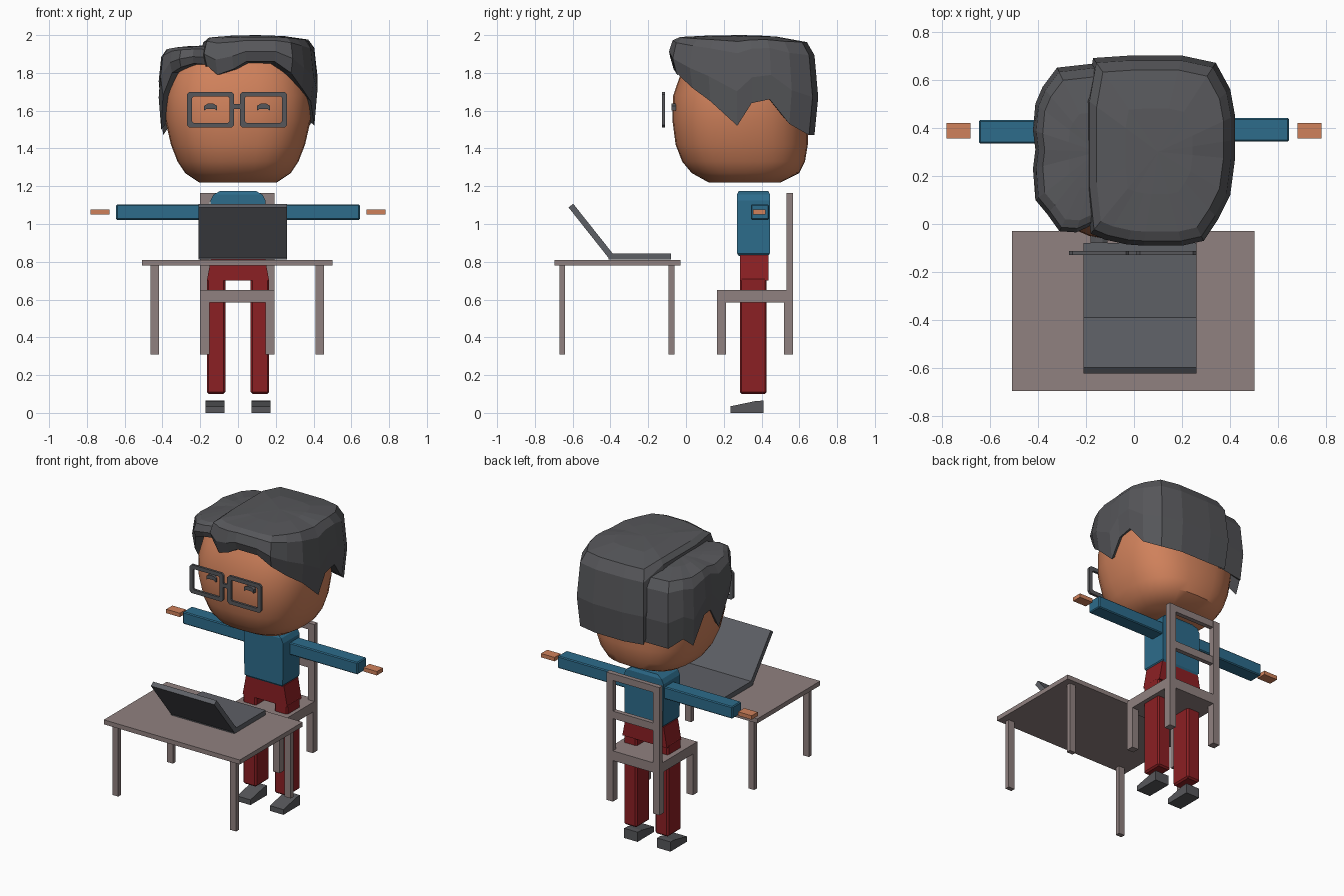
import bpy, bmesh, math

old = bpy.data.objects.get("Cube")
if old:
    bpy.data.objects.remove(old, do_unlink=True)


def material(name, r, g, b):
    m = bpy.data.materials.new(name)
    m.use_nodes = True
    m.diffuse_color = (r, g, b, 1)
    m.node_tree.nodes["Principled BSDF"].inputs["Base Color"].default_value = (r, g, b, 1)
    return m


SKIN = material("skin", 0.63, 0.22, 0.105)
HAIR = material("hair_charcoal", 0.095, 0.096, 0.104)
METAL = material("laptop_grey", 0.11, 0.115, 0.13)
SHIRT = material("shirt_blue", 0.026, 0.15, 0.26)
PANTS = material("trouser_red", 0.26, 0.014, 0.017)
WOOD = material("furniture_taupe", 0.28, 0.22, 0.215)


def finish(name, bm, mat, bevel=0):
    bmesh.ops.recalc_face_normals(bm, faces=bm.faces)
    if bevel:
        bmesh.ops.bevel(bm, geom=bm.edges[:], offset=bevel, segments=1, affect='EDGES')
    mesh = bpy.data.meshes.new(name)
    bm.to_mesh(mesh)
    bm.free()
    mesh.materials.append(mat)
    ob = bpy.data.objects.new(name, mesh)
    bpy.context.collection.objects.link(ob)
    return ob


def loft(name, rings, mat, wrap=False, centres=None, bevel=0):
    """Skin closed rings; ends are flat caps, fans to centre points, or wrapped."""
    bm = bmesh.new()
    rows = [[bm.verts.new(p) for p in ring] for ring in rings]
    n = len(rows[0])
    for a, b in zip(rows, rows[1:] + (rows[:1] if wrap else [])):
        for i in range(n):
            j = (i + 1) % n
            bm.faces.new((a[i], a[j], b[j], b[i]))
    if centres:
        for row, c in zip((rows[0], rows[-1]), centres):
            v = bm.verts.new(c)
            for i in range(n):
                bm.faces.new((row[i], row[(i + 1) % n], v))
    elif not wrap:
        bm.faces.new(rows[0])
        bm.faces.new(rows[-1])
    return finish(name, bm, mat, bevel)


def box(name, xs, ys, zs, mat, bevel=0):
    rings = [[(x, y, z) for x, y in ((xs[0], ys[0]), (xs[1], ys[0]), (xs[1], ys[1]), (xs[0], ys[1]))]
             for z in zs]
    return loft(name, rings, mat, bevel=bevel)


def side_profile(name, pts, x0, x1, mat):
    return loft(name, [[(x, y, z) for y, z in pts] for x in (x0, x1)], mat)


# Head: rounded-square rings (height, half width, front, back)
def rounded(z, rx, front, back, n=32, power=2.6):
    ring = []
    for i in range(n):
        c, s = math.cos(math.tau * i / n), math.sin(math.tau * i / n)
        ring.append((math.copysign(abs(c) ** (2 / power), c) * rx,
                     (front + back) / 2 + math.copysign(abs(s) ** (2 / power), s) * (back - front) / 2, z))
    return ring


levels = [(1.22, .205, .12, .50), (1.27, .28, .03, .60), (1.33, .32, -.02, .63),
          (1.42, .355, -.055, .645), (1.55, .385, -.072, .645), (1.68, .385, -.068, .64),
          (1.79, .36, -.03, .60), (1.87, .32, .01, .56), (1.92, .2, .12, .45)]
head = loft("head", [rounded(*lv) for lv in levels], SKIN)
bpy.ops.object.select_all(action='DESELECT')
head.select_set(True)
bpy.context.view_layer.objects.active = head
bpy.ops.object.shade_smooth_by_angle(angle=math.radians(35))


# Hair: two faceted shells meeting at a parting (x, y, hem height)
def hair(name, outline, cx, cy, peak):
    steps = [(.95, 0), (1, .38), (.95, .8), (.85, .93), (.45, .985)]
    rings = [[(cx + (x - cx) * s, cy + (y - cy) * s, hem + (peak - hem) * t) for x, y, hem in outline]
             for s, t in steps]
    return loft(name, rings, HAIR, centres=[(cx, cy, 1.82), (cx, cy, peak)])


hair("main_hair", [(-.18, -.04, 1.84), (-.12, -.065, 1.79), (-.03, -.085, 1.82), (.04, -.09, 1.86),
                   (.2, -.09, 1.86), (.29, -.07, 1.80), (.35, .02, 1.72), (.4, .12, 1.65),
                   (.42, .27, 1.52), (.42, .35, 1.64), (.42, .45, 1.66), (.40, .56, 1.53),
                   (.34, .67, 1.47), (.2, .7, 1.47), (-.02, .7, 1.47), (-.17, .69, 1.48),
                   (-.2, .52, 1.8), (-.2, .15, 1.8)], .1, .3, 2.0)
hair("side_hair", [(-.12, .02, 1.84), (-.24, -.035, 1.85), (-.31, -.03, 1.83), (-.36, .04, 1.80),
                   (-.41, .1, 1.68), (-.42, .23, 1.5), (-.41, .31, 1.64), (-.42, .39, 1.64),
                   (-.41, .5, 1.47), (-.38, .57, 1.53), (-.32, .65, 1.48), (-.14, .67, 1.49)],
     -.15, .3, 1.945)


# Glasses and eyes
def corner_rect(x0, x1, z0, z1, cut, y):
    return [(x, y, z) for x, z in ((x0 + cut, z0), (x1 - cut, z0), (x1, z0 + cut), (x1, z1 - cut),
                                   (x1 - cut, z1), (x0 + cut, z1), (x0, z1 - cut), (x0, z0 + cut))]


for side, x0 in (("right", -.27), ("left", .01)):
    x1, t = x0 + .25, .026
    outer = [corner_rect(x0, x1, 1.51, 1.70, .014, y) for y in (-.128, -.112)]
    inner = [corner_rect(x0 + t, x1 - t, 1.51 + t, 1.70 - t, .008, y) for y in (-.112, -.128)]
    loft(side + "_glasses_rim", outer + inner, HAIR, wrap=True)
    ex = x0 + .09
    eye = [(ex, 1.60), (ex + .015, 1.61), (ex + .055, 1.61), (ex + .07, 1.60), (ex + .07, 1.625),
           (ex + .05, 1.637), (ex + .02, 1.637), (ex, 1.625)]
    loft(side + "_eye", [[(x, y, z) for x, z in eye] for y in (-.078, -.045)], HAIR)
box("glasses_bridge", (-.025, .015), (-.128, -.112), (1.61, 1.635), HAIR)

# Torso with chamfered shoulders
torso = []
for z, rx, y0, y1 in ((.83, .13, .28, .435), (.845, .142, .27, .445), (1.125, .145, .27, .445),
                      (1.155, .13, .27, .445), (1.175, .095, .28, .435)):
    torso.append([(-rx, y0, z), (rx, y0, z), (rx, y1, z), (-rx, y1, z)])
loft("torso", torso, SHIRT)

# Hips, then limbs on both sides
hips = [[(-w, .285, z), (w, .285, z), (w, .437, z), (-w, .437, z)]
        for z, w in ((.70, .165), (.78, .15), (.835, .14))]
loft("hips", hips, PANTS)


def span(side, a, b):
    return tuple(sorted((side * a, side * b)))


for side, label in ((-1, "right_"), (1, "left_")):
    shift = .008 if side > 0 else 0
    box(label + "sleeve", span(side, .13, .645), (.335 + shift, .432 + shift), (1.022, 1.103), SHIRT, .006)
    box(label + "hand", span(side, .68, .78), (.355, .42), (1.05, 1.076), SKIN)
    box(label + "leg", span(side, .067, .165), (.285, .427), (.10, .72), PANTS, .01)
    lo, hi = span(side, .072, .172)
    side_profile(label + "shoe", [(.235, 0), (.41, 0), (.41, .065), (.37, .063), (.235, .035)], lo, hi, HAIR)

# Chair
box("chair_seat", (-.2, .192), (.165, .567), (.585, .65), WOOD)
for label, xs in (("right", (-.2, -.152)), ("left", (.145, .192))):
    box(label + "_chair_front_leg", xs, (.165, .213), (.31, .59), WOOD)
    box(label + "_chair_back_leg", xs, (.518, .567), (.31, .59), WOOD)
    box(label + "_chair_post", xs, (.533, .567), (.645, 1.165), WOOD)
for label, zs in (("top", (1.12, 1.165)), ("middle", (.865, .915))):
    box("chair_" + label + "_rail", (-.16, .15), (.535, .565), zs, WOOD)

# Table
box("table_top", (-.507, .5), (-.695, -.03), (.78, .81), WOOD)
for label, xs in (("right", (-.462, -.418)), ("left", (.41, .455))):
    for end, ys in (("front", (-.67, -.64)), ("back", (-.092, -.062))):
        box(label + "_table_" + end + "_leg", xs, ys, (.31, .785), WOOD)

# Laptop with its screen leaning away from the chair
box("laptop_base", (-.21, .26), (-.41, -.08), (.813, .845), METAL)
side_profile("laptop_screen", [(-.405, .814), (-.385, .84), (-.597, 1.107), (-.622, 1.088)], -.21, .26, METAL)
